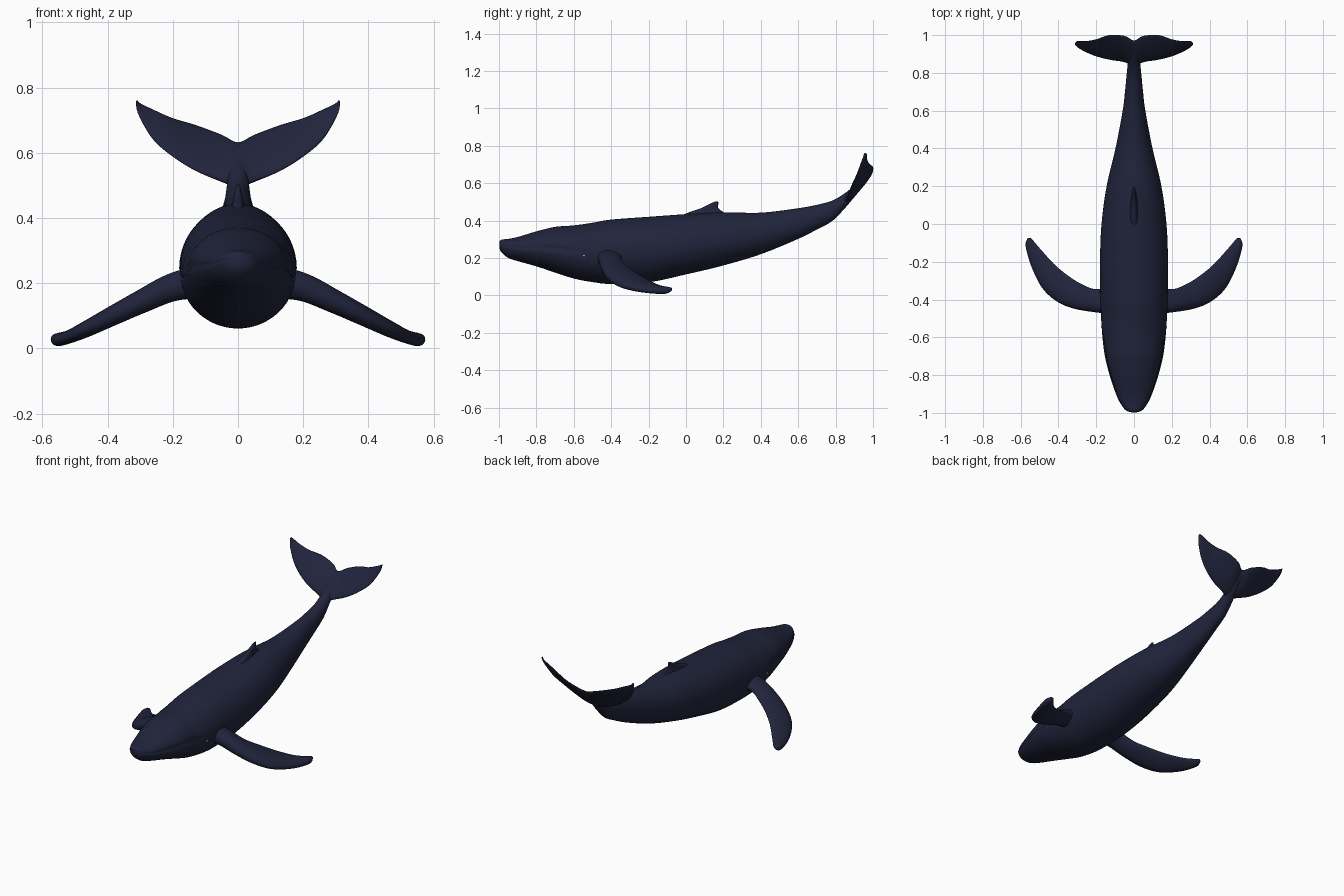
import bpy, bmesh, math
from mathutils import Vector

if "Cube" in bpy.data.objects:
    bpy.data.objects.remove(bpy.data.objects["Cube"])

def material(name, col):
    m = bpy.data.materials.new(name)
    m.diffuse_color = (*col, 1)
    m.use_nodes = True
    m.node_tree.nodes["Principled BSDF"].inputs["Base Color"].default_value = m.diffuse_color
    return m

SKIN = material("dark_blue_skin", (0.015, 0.018, 0.045))
PALE = material("pale_grey", (0.35, 0.35, 0.36))

def spline(rows, steps):
    """Catmull-Rom resampling of rows of numbers."""
    out = []
    for i in range(len(rows) - 1):
        p = [rows[max(0, min(len(rows) - 1, i + k))] for k in (-1, 0, 1, 2)]
        for s in range(steps):
            t = s / steps
            out.append([0.5 * (2 * b + (c - a) * t + (2 * a - 5 * b + 4 * c - d) * t * t
                               + (3 * b - a - 3 * c + d) * t ** 3) for a, b, c, d in zip(*p)])
    return out + [list(rows[-1])]

def loft(name, rings):
    """Skin closed rings and cap both ends."""
    bm = bmesh.new()
    vs = [[bm.verts.new(p) for p in r] for r in rings]
    n = len(vs[0])
    for a, b in zip(vs, vs[1:]):
        for i in range(n):
            j = (i + 1) % n
            bm.faces.new((a[i], a[j], b[j], b[i]))
    bm.faces.new(vs[0])
    bm.faces.new(vs[-1])
    bmesh.ops.recalc_face_normals(bm, faces=bm.faces)
    me = bpy.data.meshes.new(name)
    bm.to_mesh(me)
    bm.free()
    ob = bpy.data.objects.new(name, me)
    bpy.context.collection.objects.link(ob)
    me.materials.append(SKIN)
    me.shade_smooth()
    return ob

def blade(name, rows, steps=6, side=1, n=20):
    """Fin from rows: leading point, trailing point, half thickness."""
    rows = spline(rows, steps)
    mids = [(Vector(r[:3]) + Vector(r[3:6])) / 2 for r in rows]
    rings = []
    for i, r in enumerate(rows):
        chord = (Vector(r[3:6]) - Vector(r[:3])) / 2
        span = mids[min(i + 1, len(mids) - 1)] - mids[max(i - 1, 0)]
        up = chord.cross(span).normalized() * r[6]
        ring = []
        for k in range(n):
            a = 2 * math.pi * k / n
            # thicker toward the leading edge
            p = mids[i] + chord * math.cos(a) + up * math.sin(a) * (1 - 0.35 * math.cos(a))
            ring.append((p.x * side, p.y, p.z))
        rings.append(ring)
    return loft(name, rings)

# Body: y, top z, widest z (mouth line on the head), bottom z, half width
BODY = [(-0.997, .288, .27, .250, .015), (-0.985, .298, .27, .228, .045), (-0.95, .302, .263, .200, .072),
        (-0.9, .312, .258, .183, .096), (-0.8, .342, .252, .155, .130), (-0.7, .366, .252, .122, .155),
        (-0.6, .374, .235, .090, .168), (-0.5, .388, .225, .071, .174), (-0.4, .405, .235, .061, .178),
        (-0.2, .420, .250, .070, .180), (0, .434, .270, .112, .172), (0.2, .444, .295, .160, .145),
        (0.4, .442, .325, .220, .098), (0.6, .466, .380, .302, .060), (0.7, .484, .418, .352, .048),
        (0.78, .506, .452, .396, .040), (0.84, .540, .497, .455, .034), (0.9, .585, .555, .525, .026),
        (0.95, .622, .605, .585, .012)]
N = 56
rings = []
for y, zt, zc, zb, w in spline(BODY, 6):
    ring = []
    head = max(0, min(1, (-0.55 - y) / 0.08))
    for k in range(N):
        a = 2 * math.pi * k / N
        c, s = math.cos(a), math.sin(a)
        x, z = w * c, zc + s * ((zt - zc) if s > 0 else (zc - zb))
        if k in (0, N // 2):
            x *= 1 - 0.10 * head          # mouth groove
        elif s > 0:
            x *= 1 - 0.05 * head          # upper jaw sits inside the lower lip
        ring.append((x, y, z))
    rings.append(ring)
loft("body", rings)

# Flippers
FLIPPER = [(.10, -.48, .20, .10, -.33, .22, .05), (.20, -.468, .182, .20, -.345, .198, .041),
           (.31, -.45, .135, .27, -.322, .160, .034), (.40, -.415, .088, .34, -.28, .130, .029),
           (.48, -.345, .048, .415, -.22, .092, .024), (.54, -.23, .024, .48, -.15, .056, .019),
           (.572, -.12, .020, .525, -.098, .040, .018), (.566, -.078, .032, .545, -.075, .038, .008)]
for side, tag in ((1, "left"), (-1, "right")):
    blade(tag + "_flipper", FLIPPER, side=side)

# Tail flukes, one lofted V from tip to tip
HALF = [(0, .835, .495, 0, .972, .632, .018), (.05, .858, .512, .05, .996, .655, .017),
        (.13, .870, .545, .13, 1.0, .685, .012), (.20, .888, .588, .20, .978, .706, .009),
        (.26, .913, .640, .255, .968, .730, .007), (.302, .938, .712, .30, .968, .752, .005),
        (.312, .952, .757, .309, .960, .762, .002)]
mirrored = [(-r[0], r[1], r[2], -r[3], r[4], r[5], r[6]) for r in HALF[:0:-1]]
blade("tail_flukes", mirrored + HALF)

# Dorsal fin
blade("dorsal_fin", [(0, -.08, .400, 0, .25, .415, .030), (0, .0, .438, 0, .20, .445, .018),
                     (0, .08, .466, 0, .172, .468, .012), (0, .125, .488, 0, .173, .490, .008),
                     (0, .155, .502, 0, .172, .503, .004)])

# Eyes just behind the mouth corners
for side, tag in ((1, "left"), (-1, "right")):
    bpy.ops.mesh.primitive_uv_sphere_add(segments=16, ring_count=8, radius=0.008,
                                         location=(side * 0.169, -0.545, 0.212))
    eye = bpy.context.object
    eye.name = tag + "_eye"
    eye.scale = (0.6, 1, 0.8)
    eye.data.materials.append(PALE)
    bpy.ops.object.shade_smooth()
